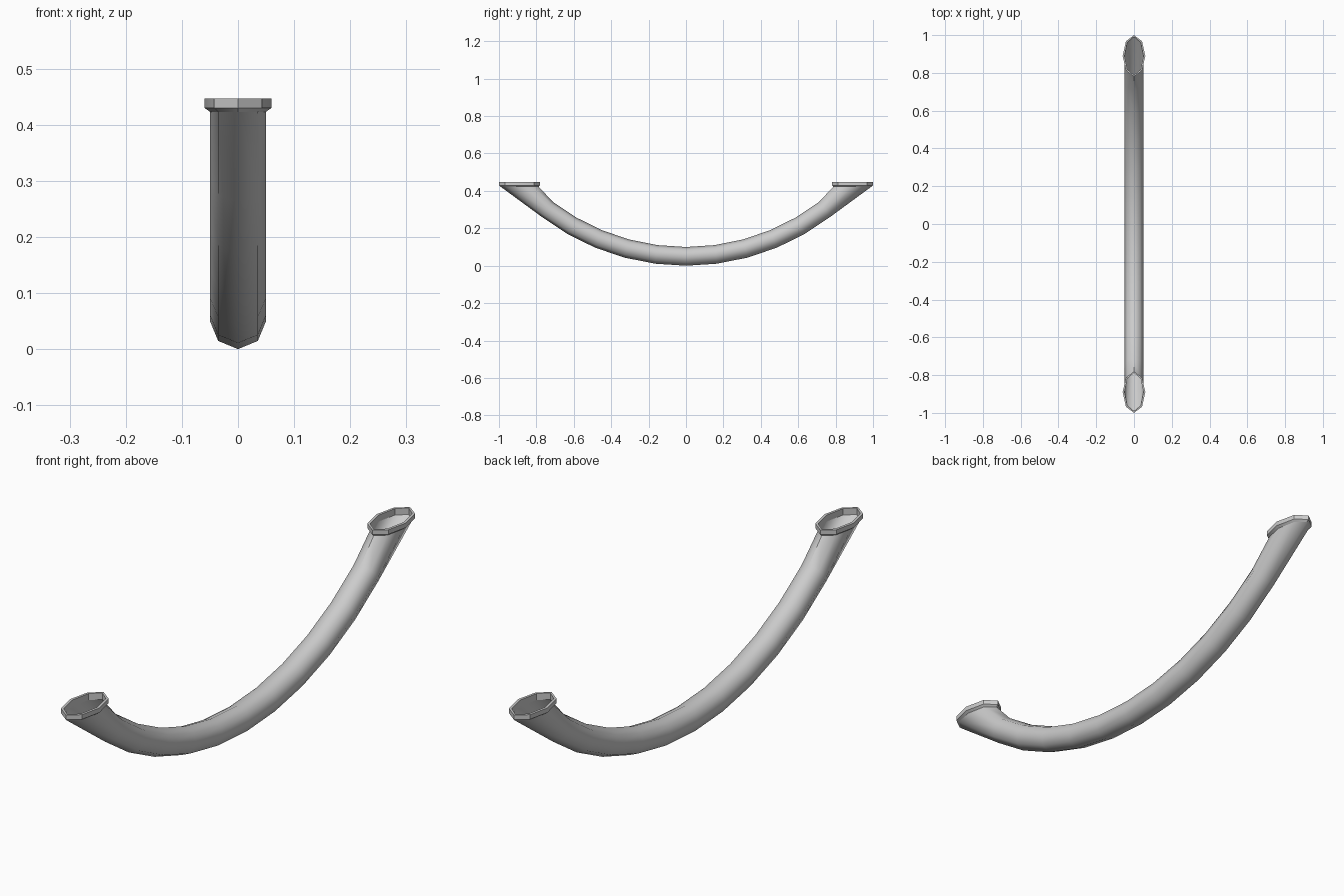
import bpy, math

if "Cube" in bpy.data.objects:
    bpy.data.objects.remove(bpy.data.objects["Cube"])

SIDES = 8
R = 1.22           # bend radius of the tube centre line
STEP = math.radians(7.5)


def make_object(name, rings, closed, angle):
    """Skin a list of eight-point rings into one mesh."""
    verts = [v for ring in rings for v in ring]
    faces = []
    n = len(rings)
    for i in range(n if closed else n - 1):
        a, b = i * SIDES, ((i + 1) % n) * SIDES
        for k in range(SIDES):
            m = (k + 1) % SIDES
            faces.append((a + k, a + m, b + m, b + k))
    mesh = bpy.data.meshes.new(name)
    mesh.from_pydata(verts, [], faces)
    ob = bpy.data.objects.new(name, mesh)
    bpy.context.collection.objects.link(ob)
    bpy.ops.object.select_all(action='DESELECT')
    ob.select_set(True)
    bpy.context.view_layer.objects.active = ob
    bpy.ops.object.mode_set(mode='EDIT')
    bpy.ops.mesh.select_all(action='SELECT')
    bpy.ops.mesh.normals_make_consistent(inside=False)
    bpy.ops.object.mode_set(mode='OBJECT')
    bpy.ops.object.shade_smooth_by_angle(angle=math.radians(angle))
    return ob


def bend_ring(t):
    """Octagon across the bent tube, first point on the outside of the bend."""
    ring = []
    for k in range(SIDES):
        a = 2 * math.pi * k / SIDES
        r = R + 0.05 * math.cos(a)
        ring.append((0.05 * math.sin(a), r * math.sin(t), 0.05 + R - r * math.cos(t)))
    return ring


def flat_ring(side, hx, hy, z):
    """Level stretched octagon at one mouth of the tube."""
    return [(hx * math.sin(2 * math.pi * k / SIDES),
             side * (0.89 + hy * math.cos(2 * math.pi * k / SIDES)), z)
            for k in range(SIDES)]


# Open curved tube, ends cut level
rings = [flat_ring(-1, 0.05, 0.102, 0.423)]
rings += [bend_ring(i * STEP) for i in range(-5, 6)]
rings += [flat_ring(1, 0.05, 0.102, 0.423)]
make_object("curved_tube", rings, False, 50)

# Raised collar around each mouth
for side, label in ((-1, "front"), (1, "back")):
    make_object(label + "_collar", [
        flat_ring(side, 0.05, 0.102, 0.423),
        flat_ring(side, 0.06, 0.11, 0.43),
        flat_ring(side, 0.06, 0.11, 0.447),
        flat_ring(side, 0.05, 0.102, 0.447),
    ], True, 30)
